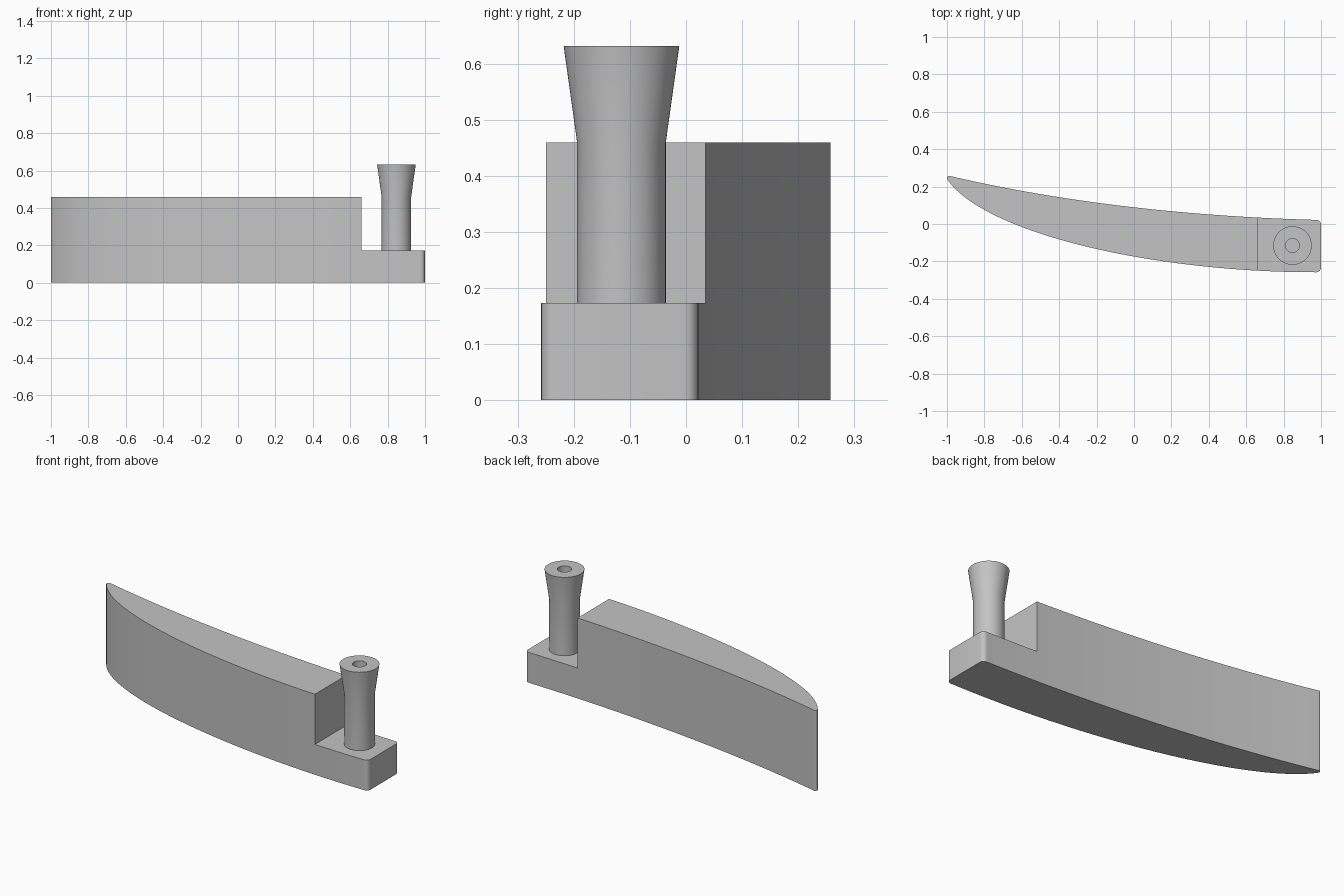
import bpy, bmesh, math
from mathutils import Vector
from mathutils.geometry import interpolate_bezier

cube = bpy.data.objects.get("Cube")
if cube:
    bpy.data.objects.remove(cube, do_unlink=True)

GREY = (0.55, 0.55, 0.55, 1)
grey = bpy.data.materials.new("plain grey")
grey.use_nodes = True
grey.diffuse_color = GREY
grey.node_tree.nodes["Principled BSDF"].inputs["Base Color"].default_value = GREY


def make_object(name, bm):
    bmesh.ops.recalc_face_normals(bm, faces=bm.faces[:])
    mesh = bpy.data.meshes.new(name)
    bm.to_mesh(mesh)
    bm.free()
    obj = bpy.data.objects.new(name, mesh)
    bpy.context.collection.objects.link(obj)
    mesh.materials.append(grey)
    return obj


def activate(obj):
    bpy.ops.object.select_all(action='DESELECT')
    obj.select_set(True)
    bpy.context.view_layer.objects.active = obj


def bezier(points, steps):
    return interpolate_bezier(*[Vector((x, y, 0)) for x, y in points], steps)


def corner(cx, cy, r, start, end, steps=6):
    angles = [math.radians(start + (end - start) * i / steps) for i in range(steps + 1)]
    return [Vector((cx + r * math.cos(a), cy + r * math.sin(a), 0)) for a in angles]


# Curved handle body: front edge, rounded end, back edge, rounded tip
outline = bezier([(-0.998, 0.238), (-0.8, -0.05), (0.1, -0.258), (0.97, -0.258)], 40)
outline += corner(0.975, -0.233, 0.025, -90, 0)
outline += corner(0.975, -0.003, 0.025, 0, 88)
outline += bezier([(0.97, 0.022), (0.32, 0.04), (-0.36, 0.11), (-0.985, 0.257)], 30)
outline += corner(-0.988, 0.246, 0.012, 100, 200)
bm = bmesh.new()
base = bm.faces.new([bm.verts.new(p) for p in outline])
grown = bmesh.ops.extrude_face_region(bm, geom=[base], use_keep_orig=True)
top = [v for v in grown["geom"] if isinstance(v, bmesh.types.BMVert)]
bmesh.ops.translate(bm, verts=top, vec=(0, 0, 0.459))
bmesh.ops.remove_doubles(bm, verts=bm.verts[:], dist=0.0005)
body = make_object("curved_body", bm)

# Step cut out of the body below the peg
bm = bmesh.new()
bmesh.ops.create_cube(bm, size=1)
bmesh.ops.translate(bm, verts=bm.verts[:], vec=(1.16, 0, 0.673))
cutter = make_object("step_cutter", bm)
cutter.hide_render = True
cut = body.modifiers.new("step", 'BOOLEAN')
cut.operation = 'DIFFERENCE'
cut.solver = 'EXACT'
cut.object = cutter
activate(body)
bpy.ops.object.modifier_apply(modifier=cut.name)
bpy.data.objects.remove(cutter, do_unlink=True)

# Flared peg with a bore in its top
profile = [(0.079, 0.173), (0.079, 0.459), (0.103, 0.631), (0.037, 0.631), (0.037, 0.2), (0, 0.2)]
bm = bmesh.new()
ring = [bm.verts.new((r, 0, z)) for r, z in profile]
edges = [bm.edges.new(pair) for pair in zip(ring, ring[1:])]
bmesh.ops.spin(bm, geom=ring + edges, cent=(0, 0, 0), axis=(0, 0, 1),
               angle=math.tau, steps=64, use_merge=True)
bmesh.ops.remove_doubles(bm, verts=bm.verts[:], dist=0.0001)
peg = make_object("flared_peg", bm)
peg.location = (0.847, -0.115, 0)

for obj in (body, peg):
    activate(obj)
    bpy.ops.object.shade_smooth_by_angle(angle=math.radians(30))
